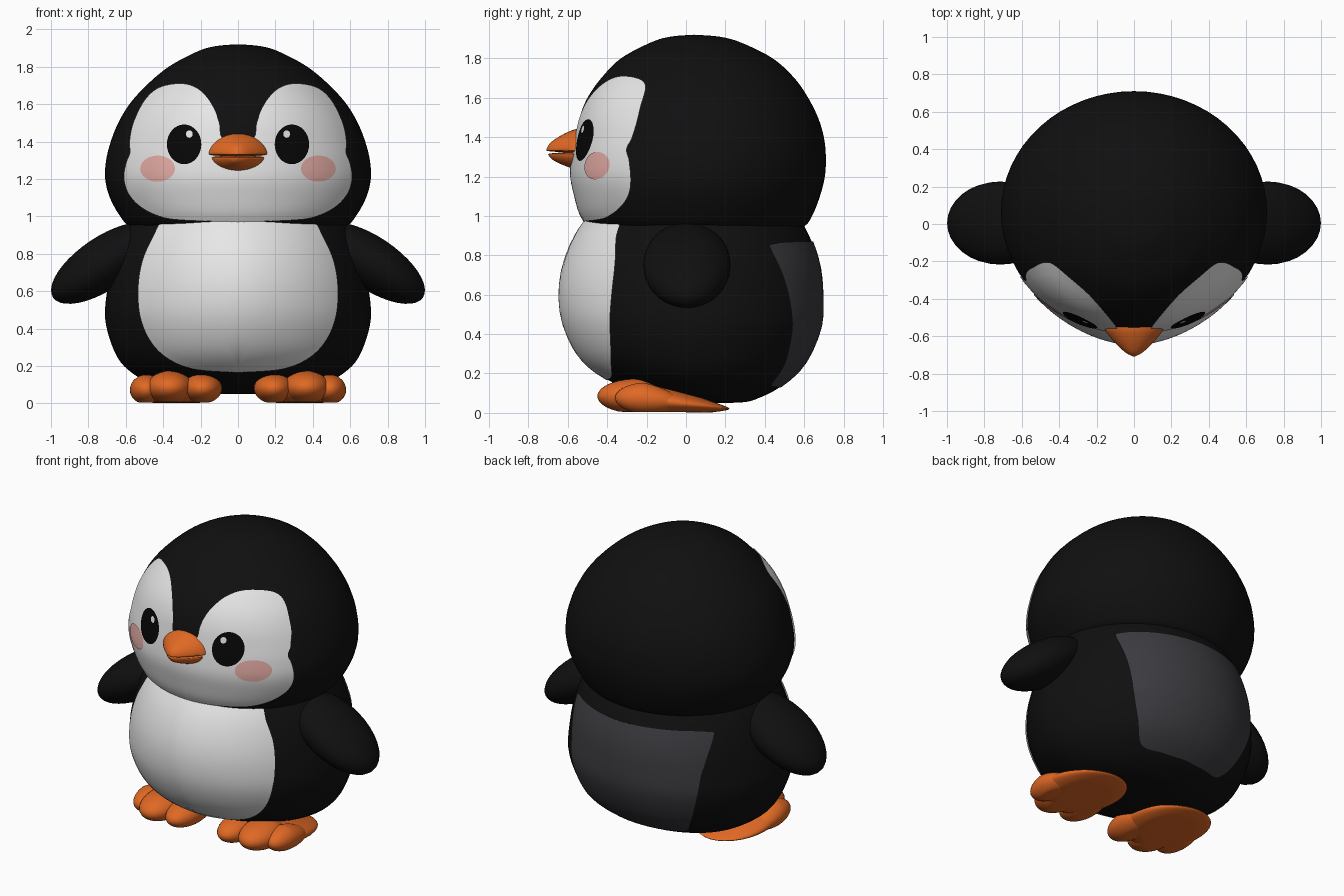
import bpy, bmesh, math
from mathutils import Vector, Matrix

if "Cube" in bpy.data.objects:
    bpy.data.objects.remove(bpy.data.objects["Cube"], do_unlink=True)


def material(name, r, g, b):
    m = bpy.data.materials.new(name)
    m.use_nodes = True
    m.diffuse_color = (r, g, b, 1)
    node = m.node_tree.nodes["Principled BSDF"]
    node.inputs["Base Color"].default_value = (r, g, b, 1)
    node.inputs["Roughness"].default_value = 0.7
    return m


BLACK = material("soft black", 0.005, 0.005, 0.0055)
EYE = material("eye black", 0.002, 0.002, 0.002)
GREY = material("charcoal", 0.045, 0.045, 0.052)
WHITE = material("white", 0.8, 0.8, 0.8)
ORANGE = material("orange", 0.75, 0.14, 0.018)
PINK = material("blush pink", 0.8, 0.42, 0.38)


def finish(bm, name, mat, angle=60):
    mesh = bpy.data.meshes.new(name)
    bm.to_mesh(mesh)
    bm.free()
    mesh.materials.append(mat)
    ob = bpy.data.objects.new(name, mesh)
    bpy.context.collection.objects.link(ob)
    bpy.ops.object.select_all(action="DESELECT")
    ob.select_set(True)
    bpy.context.view_layer.objects.active = ob
    bpy.ops.object.shade_smooth_by_angle(angle=math.radians(angle))
    return ob


def spline(points, steps):
    """Smooth curve through points of any dimension."""
    pts = [Vector(p) for p in points]
    out = []
    for i in range(len(pts) - 1):
        a, b, c, d = pts[max(i - 1, 0)], pts[i], pts[i + 1], pts[min(i + 2, len(pts) - 1)]
        for s in range(steps):
            t = s / steps
            out.append(b + (c - a) * (t / 2) + (a * 2 - b * 5 + c * 4 - d) * (t * t / 2)
                       + (b * 3 - a - c * 3 + d) * (t ** 3 / 2))
    return out + [pts[-1]]


def skin(rings, name, mat):
    """Join rings of points into a closed, smooth shell."""
    bm = bmesh.new()
    loops = [[bm.verts.new(p) for p in ring] for ring in rings]
    n = len(loops[0])
    for a, b in zip(loops, loops[1:]):
        for i in range(n):
            j = (i + 1) % n
            bm.faces.new((a[i], a[j], b[j], b[i]))
    bm.faces.new(loops[0])
    bm.faces.new(loops[-1])
    bmesh.ops.remove_doubles(bm, verts=bm.verts, dist=0.0005)
    bmesh.ops.recalc_face_normals(bm, faces=bm.faces)
    return finish(bm, name, mat)


def power(v, e):
    return math.copysign(abs(v) ** e, v)


class Form:
    """Rounded form from rows of height, half width, front y and back y."""

    def __init__(self, rows, front_exp):
        self.rows = spline(rows, 5)
        self.exp = front_exp

    def build(self, name, mat, n=64):
        rings = []
        for z, rx, yf, yb in self.rows:
            ring = []
            for i in range(n):
                a = math.tau * i / n
                e = 2 / self.exp if math.sin(a) < 0 else 1
                ring.append((max(rx, 0) * power(math.cos(a), e),
                             (yf + yb) / 2 + (yb - yf) / 2 * power(math.sin(a), e), z))
            rings.append(ring)
        return skin(rings, name, mat)

    def point(self, x, z, side, lift):
        """Point on the front (-1) or back (1) surface, raised by lift."""
        for a, b in zip(self.rows, self.rows[1:]):
            if a[0] <= z <= b[0]:
                break
        r = a.lerp(b, (z - a[0]) / (b[0] - a[0]))
        e = self.exp if side < 0 else 2
        u = min(abs(x) / (r[1] + lift), 1)
        y = ((r[3] - r[2]) / 2 + lift) * (1 - u ** e) ** (1 / e)
        return (x, (r[2] + r[3]) / 2 + side * y, z)

    def plate(self, outline, centre, name, mat, side=-1, mirror=1, lift=0.008, rings=12):
        """Thin coloured patch that follows the surface."""
        bm = bmesh.new()
        c = Vector(centre)
        loops = []
        for k in range(1, rings + 1):
            pts = [c.lerp(p, k / rings) for p in outline]
            loops.append([bm.verts.new(self.point(p.x * mirror, p.y, side, lift)) for p in pts])
        mid = bm.verts.new(self.point(c.x * mirror, c.y, side, lift))
        n = len(outline)
        for i in range(n):
            j = (i + 1) % n
            bm.faces.new((mid, loops[0][i], loops[0][j]))
            for a, b in zip(loops, loops[1:]):
                bm.faces.new((a[i], b[i], b[j], a[j]))
        bm.normal_update()
        if sum(f.normal.y for f in bm.faces) * side < 0:
            bmesh.ops.reverse_faces(bm, faces=bm.faces)
        return finish(bm, name, mat)


def half_outline(points):
    """Smooth outline that closes along the centre line."""
    pts = [Vector((max(p.x, 0), p.y)) for p in spline(points, 6)]
    return pts + [pts[-1].lerp(pts[0], i / 12) for i in range(1, 12)]


def oval(x, z, rx, rz, n=32):
    return [Vector((x + rx * math.cos(math.tau * i / n), z + rz * math.sin(math.tau * i / n)))
            for i in range(n)]


# Body and head
body = Form([(.05, 0, .15, .15), (.055, .25, -.05, .3), (.08, .4, -.18, .38), (.12, .5, -.3, .46),
             (.2, .61, -.45, .56), (.3, .67, -.55, .63), (.45, .71, -.62, .685),
             (.6, .70, -.64, .69), (.75, .67, -.62, .675), (.9, .62, -.56, .625),
             (1.03, .55, -.47, .55)], 1.8)
body.build("body", BLACK)
head = Form([(.86, .4, -.35, .42), (.94, .57, -.48, .59), (1.0, .63, -.53, .64),
             (1.1, .685, -.56, .68), (1.2, .71, -.58, .705), (1.3, .705, -.575, .71),
             (1.4, .68, -.56, .70), (1.5, .64, -.54, .67), (1.6, .58, -.50, .62),
             (1.7, .49, -.43, .55), (1.8, .37, -.33, .44), (1.88, .22, -.18, .28),
             (1.91, .12, -.08, .17), (1.92, 0, .04, .04)], 2)
head.build("head", BLACK)

# Half outlines of the painted areas
belly = half_outline([(0, 1.0), (.2, 1.0), (.38, 1.0), (.46, .88), (.515, .75), (.535, .6),
                      (.52, .45), (.46, .32), (.36, .23), (.22, .18), (0, .165)])
back = half_outline([(0, .87), (.3, .87), (.47, .86), (.505, .82), (.48, .6), (.46, .45),
                     (.4, .28), (.31, .15), (.15, .13), (0, .13)])
face = half_outline([(0, 1.36), (.085, 1.42), (.1, 1.5), (.14, 1.6), (.21, 1.68), (.3, 1.71),
                     (.42, 1.69), (.5, 1.62), (.56, 1.5), (.58, 1.4), (.578, 1.34), (.6, 1.28),
                     (.61, 1.2), (.585, 1.12), (.52, 1.05), (.42, 1.0), (.3, .98), (0, .97)])


def ellipsoid(name, mat, centre, radii, tilt=0, shape=None):
    bm = bmesh.new()
    bmesh.ops.create_uvsphere(bm, u_segments=32, v_segments=20, radius=1)
    bmesh.ops.transform(bm, verts=bm.verts, matrix=Matrix.Translation(centre)
                        @ Matrix.Rotation(tilt, 4, "Y") @ Matrix.Diagonal((*radii, 1)))
    if shape:
        for v in bm.verts:
            shape(v.co)
    return finish(bm, name, mat)


def sole(co):
    """Slope the foot down to the heel and flatten its underside."""
    co.z = max(co.z, 0.005) * min(1, max(0.3, 1 - (co.y + 0.22) * 1.6))


for s, label in ((1, "left"), (-1, "right")):
    # Painted areas
    body.plate(belly, (.2, .6), label + "_belly", WHITE, mirror=s)
    body.plate(back, (.2, .5), label + "_back_patch", GREY, side=1, mirror=s)
    head.plate(face, (.3, 1.32), label + "_face", WHITE, mirror=s)
    for part, mat, lift, x, z, rx, rz in (
            ("cheek", PINK, .012, .43, 1.255, .093, .07),
            ("eye", EYE, .016, .288, 1.385, .092, .106),
            ("eye_glint", WHITE, .02, .26, 1.44, .018, .02)):
        head.plate(oval(x, z, rx, rz), (x, z), label + "_" + part, mat,
                   mirror=s, lift=lift, rings=4)
    # Flipper
    ellipsoid(label + "_flipper", BLACK, (s * .715, .005, .75), (.33, .222, .14),
              s * math.radians(34))
    # Foot with three toes
    for part, x, y, z, rx, ry, rz in (
            ("foot", .33, -.08, .07, .235, .3, .09),
            ("inner_toe", .19, -.25, .08, .105, .19, .08),
            ("middle_toe", .365, -.25, .085, .125, .2, .088),
            ("outer_toe", .49, -.19, .075, .088, .17, .08)):
        ellipsoid(label + "_" + part, ORANGE, (s * x, y, z), (rx, ry, rz), shape=sole)

# Beak in two halves meeting at the mouth line
outline = spline([(-.46, 1.02), (-.55, 1), (-.6, .82), (-.65, .54), (-.69, .26), (-.71, 0)], 4)
for name, z0, up, down, width, reach in (("upper_beak", 1.332, .11, .012, .16, 1),
                                         ("lower_beak", 1.314, .012, .078, .148, .96)):
    rings = []
    for y, k in outline:
        k = max(k, 0)
        ring = []
        for i in range(32):
            a = math.tau * i / 32
            h = up if math.sin(a) > 0 else down
            ring.append((width * k * math.cos(a), -.46 + (y + .46) * reach,
                         z0 + h * k ** .8 * power(math.sin(a), 1.15)))
        rings.append(ring)
    skin(rings, name, ORANGE)
